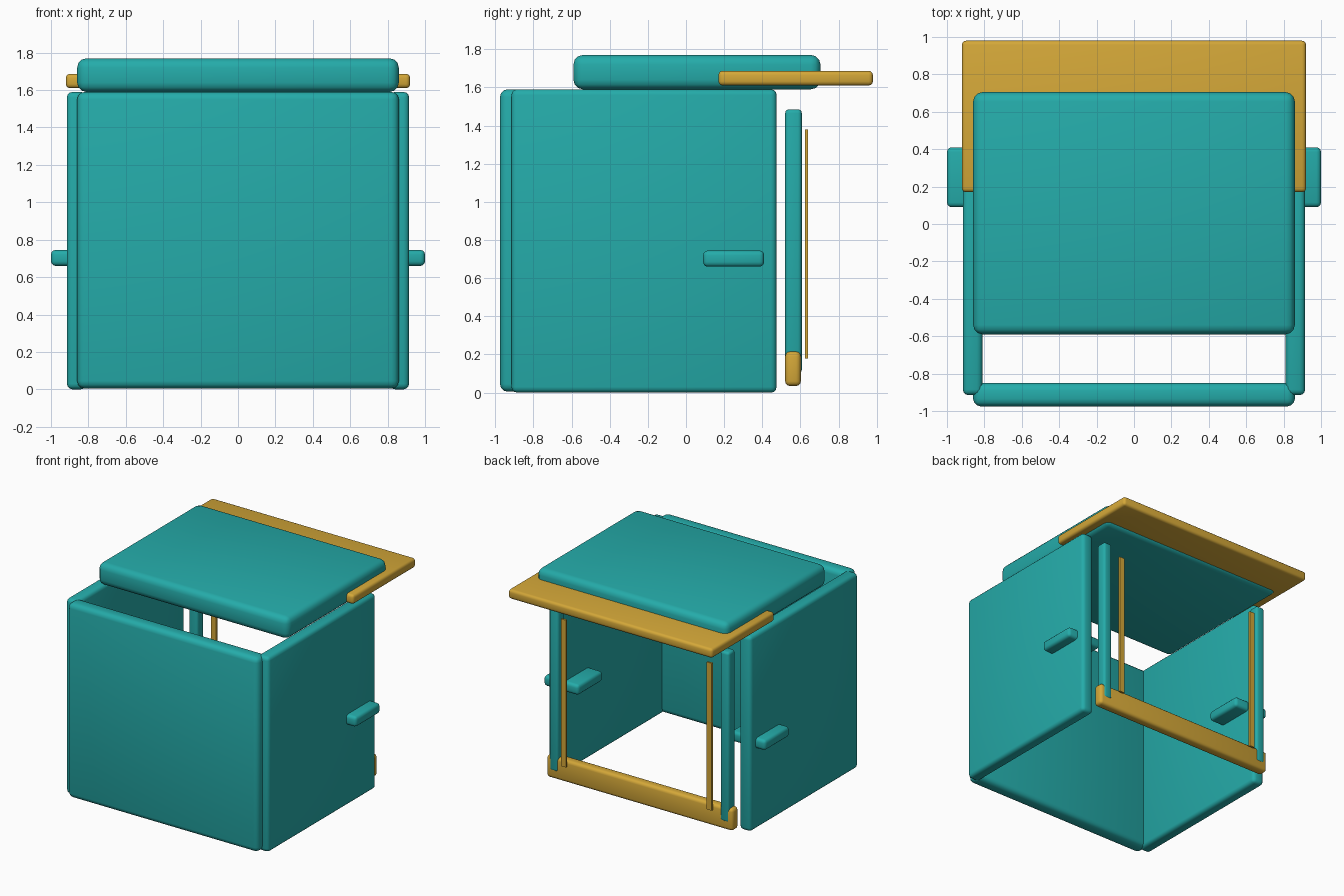
import bpy

if "Cube" in bpy.data.objects:
    bpy.data.objects.remove(bpy.data.objects["Cube"])


def material(name, rgb):
    m = bpy.data.materials.new(name)
    m.diffuse_color = (*rgb, 1)
    m.use_nodes = True
    m.node_tree.nodes["Principled BSDF"].inputs["Base Color"].default_value = m.diffuse_color
    return m


TEAL = material("teal", (0.018, 0.41, 0.40))
GOLD = material("gold", (0.66, 0.39, 0.04))


def slab(name, x, y, z, mat, bevel):
    """Rounded box given by its (min, max) extents on each axis."""
    bpy.ops.mesh.primitive_cube_add(size=1, location=[(a + b) / 2 for a, b in (x, y, z)])
    ob = bpy.context.object
    ob.name = name
    ob.scale = [b - a for a, b in (x, y, z)]
    bpy.ops.object.transform_apply(location=False, rotation=False, scale=True)
    ob.data.materials.append(mat)
    if bevel:
        mod = ob.modifiers.new("rounded edges", 'BEVEL')
        mod.width = bevel
        mod.segments = 3
        bpy.ops.object.modifier_apply(modifier=mod.name)
        bpy.ops.object.shade_smooth_by_angle()
    return ob


def pair(name, x, y, z, mat, bevel):
    """The same box on the right and mirrored on the left."""
    slab("right_" + name, x, y, z, mat, bevel)
    slab("left_" + name, (-x[1], -x[0]), y, z, mat, bevel)


# Body walls, open at the bottom and back
slab("front_panel", (-0.86, 0.86), (-0.975, -0.85), (0.005, 1.59), TEAL, 0.04)
pair("side_panel", (0.81, 0.915), (-0.915, 0.475), (0.0, 1.59), TEAL, 0.03)

# Lid and the rear ledge it rests in
slab("lid", (-0.86, 0.86), (-0.59, 0.705), (1.59, 1.77), TEAL, 0.05)
slab("rear_ledge", (-0.92, 0.92), (0.17, 0.98), (1.61, 1.687), GOLD, 0.022)

# Handles running through the side panels
pair("handle", (0.685, 1.0), (0.09, 0.41), (0.66, 0.745), TEAL, 0.025)

# Rear frame: posts, bottom bar and thin trim strips
pair("rear_post", (0.73, 0.81), (0.52, 0.607), (0.10, 1.485), TEAL, 0.02)
slab("rear_bottom_bar", (-0.84, 0.84), (0.52, 0.602), (0.035, 0.215), GOLD, 0.025)
pair("trim_strip", (0.635, 0.68), (0.624, 0.64), (0.18, 1.38), GOLD, 0)
